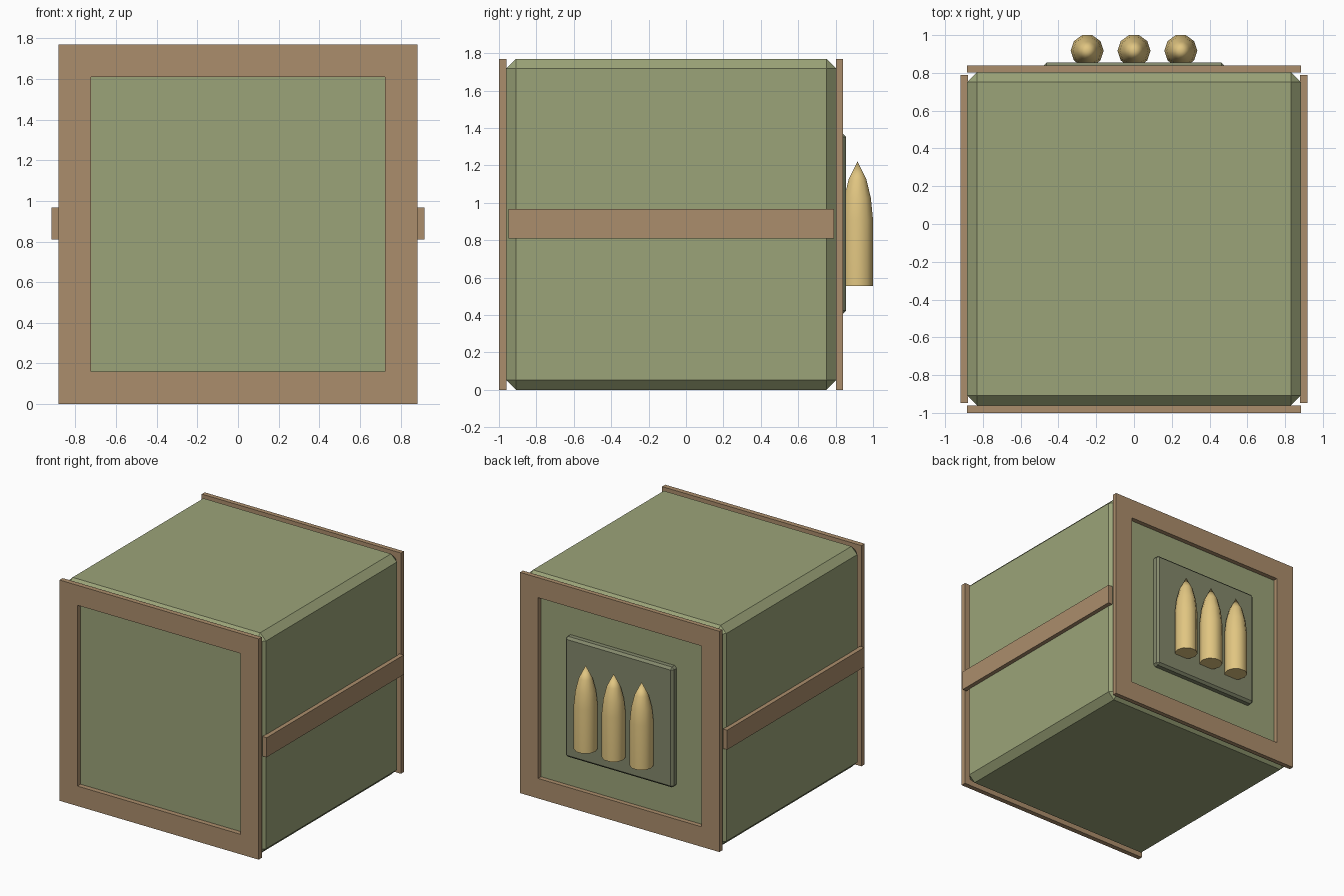
import bpy, bmesh, math

if "Cube" in bpy.data.objects:
    bpy.data.objects.remove(bpy.data.objects["Cube"])


def material(name, color):
    m = bpy.data.materials.new(name)
    m.diffuse_color = (*color, 1)
    m.use_nodes = True
    m.node_tree.nodes["Principled BSDF"].inputs["Base Color"].default_value = m.diffuse_color
    return m


GREEN = material("green_paint", (0.33, 0.37, 0.19))
DARK = material("dark_green_paint", (0.23, 0.25, 0.15))
WOOD = material("wood", (0.41, 0.27, 0.15))
BRASS = material("brass", (0.75, 0.56, 0.22))


def finish(name, bm, mat):
    bmesh.ops.recalc_face_normals(bm, faces=bm.faces)
    me = bpy.data.meshes.new(name)
    bm.to_mesh(me)
    bm.free()
    me.materials.append(mat)
    ob = bpy.data.objects.new(name, me)
    bpy.context.collection.objects.link(ob)
    return ob


def box(name, lo, hi, mat, bevel=0):
    bm = bmesh.new()
    bmesh.ops.create_cube(bm, size=1)
    for v in bm.verts:
        v.co = [l + (c + 0.5) * (h - l) for l, h, c in zip(lo, hi, v.co)]
    if bevel:
        bmesh.ops.bevel(bm, geom=bm.edges[:], offset=bevel, segments=1,
                        affect='EDGES', profile=0.5)
    return finish(name, bm, mat)


def frame(name, y0, y1, half, height, width, mat):
    """Flat rectangular ring extruded along y."""
    bm = bmesh.new()

    def ring(i):
        h = half - i
        return [bm.verts.new((x, y0, z)) for x, z in
                ((-h, i), (h, i), (h, height - i), (-h, height - i))]
    outer, inner = ring(0), ring(width)
    faces = [bm.faces.new((outer[k], outer[(k + 1) % 4],
                           inner[(k + 1) % 4], inner[k])) for k in range(4)]
    ext = bmesh.ops.extrude_face_region(bm, geom=faces, use_keep_orig=True)
    for g in ext["geom"]:
        if isinstance(g, bmesh.types.BMVert):
            g.co.y = y1
    return finish(name, bm, mat)


def lathe(name, profile, center, sides, mat):
    """Closed solid of rings from (radius, z); the last point is the tip."""
    bm = bmesh.new()
    cx, cy = center
    rings = [[bm.verts.new((cx + r * math.cos(math.tau * k / sides),
                            cy + r * math.sin(math.tau * k / sides), z))
              for k in range(sides)] for r, z in profile[:-1]]
    tip = bm.verts.new((cx, cy, profile[-1][1]))
    bm.faces.new(rings[0][::-1])
    for k in range(sides):
        n = (k + 1) % sides
        for a, b in zip(rings, rings[1:]):
            bm.faces.new((a[k], a[n], b[n], b[k]))
        bm.faces.new((rings[-1][k], rings[-1][n], tip))
    ob = finish(name, bm, mat)
    bpy.context.view_layer.objects.active = ob
    ob.select_set(True)
    bpy.ops.object.shade_smooth_by_angle(angle=math.radians(40))
    ob.select_set(False)
    return ob


H, W = 1.77, 0.884

# Chamfered crate body
box("crate_body", (-W, -0.96, 0), (W, 0.803, H), GREEN, 0.052)

# Front and back frames
frame("front_frame", -1.0, -0.962 + 0.002, W, H, 0.16, WOOD)
frame("back_frame", 0.803, 0.84, W, H, 0.16, WOOD)

# Side slats
for side, name in ((1, "right_slat"), (-1, "left_slat")):
    x = sorted((side * 0.88, side * 0.918))
    box(name, (x[0], -0.948, 0.81), (x[1], 0.79, 0.967), WOOD)

# Raised back plate
box("back_plate", (-0.48, 0.78, 0.405), (0.48, 0.856, 1.37), DARK, 0.018)

# Row of three cartridges
PROFILE = [(0.087, 0.555), (0.087, 0.91), (0.075, 1.025),
           (0.05, 1.125), (0, 1.222)]
for i in range(3):
    lathe(f"cartridge_{i + 1}", PROFILE, ((i - 1) * 0.248, 0.917), 10, BRASS)
